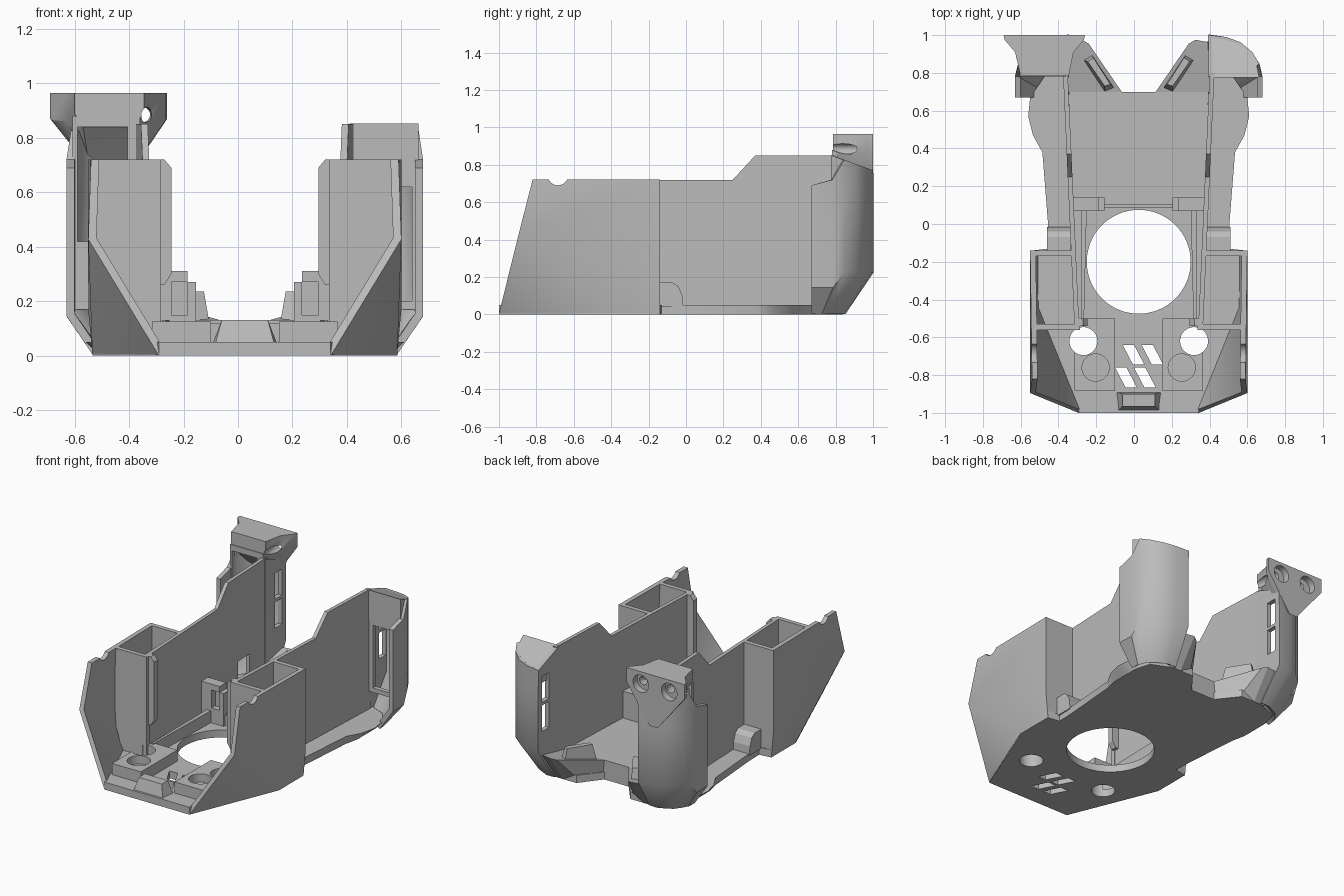
import bpy, bmesh, math
from mathutils import Vector

cube = bpy.data.objects.get("Cube")
if cube:
    bpy.data.objects.remove(cube, do_unlink=True)

grey = bpy.data.materials.new("plain_grey")
grey.use_nodes = True
grey.diffuse_color = (0.5, 0.5, 0.5, 1)
grey.node_tree.nodes["Principled BSDF"].inputs["Base Color"].default_value = (0.5, 0.5, 0.5, 1)

MID = 0.025  # the tray's own mirror plane


def side_x(u, s):
    return MID + s * u


def make(name, verts, faces):
    bm = bmesh.new()
    vs = [bm.verts.new(v) for v in verts]
    for f in faces:
        bm.faces.new([vs[i] for i in f])
    bmesh.ops.recalc_face_normals(bm, faces=bm.faces)
    mesh = bpy.data.meshes.new(name)
    bm.to_mesh(mesh)
    bm.free()
    mesh.materials.append(grey)
    ob = bpy.data.objects.new(name, mesh)
    bpy.context.collection.objects.link(ob)
    return ob


def loft(name, *rings):
    """Solid through matching outlines, capped at both ends."""
    n, last = len(rings[0]), (len(rings) - 1) * len(rings[0])
    faces = [range(n), range(last, last + n)]
    for r in range(0, last, n):
        faces += [(r + i, r + (i + 1) % n, r + n + (i + 1) % n, r + n + i) for i in range(n)]
    return make(name, [v for ring in rings for v in ring], faces)


def slab(name, outline, z0, z1):
    return loft(name, [(x, y, z0) for x, y in outline], [(x, y, z1) for x, y in outline])


def box(name, x0, x1, y0, y1, z0, z1):
    return slab(name, [(x0, y0), (x1, y0), (x1, y1), (x0, y1)], z0, z1)


def side_box(name, s, u0, u1, y0, y1, z0, z1):
    return box(name, side_x(u0, s), side_x(u1, s), y0, y1, z0, z1)


def rod(radius, p, q, sides=40):
    """Cylinder between two points, used as a cutter."""
    p, q = Vector(p), Vector(q)
    turn = (q - p).to_track_quat('Z', 'Y')
    ring = [turn @ Vector((radius * math.cos(2 * math.pi * i / sides),
                           radius * math.sin(2 * math.pi * i / sides), 0)) for i in range(sides)]
    return loft("cutter", [p + v for v in ring], [q + v for v in ring])


def select(ob):
    bpy.ops.object.select_all(action='DESELECT')
    bpy.context.view_layer.objects.active = ob
    ob.select_set(True)


def cut(ob, *cutters):
    for c in cutters:
        c.hide_render = True
        mod = ob.modifiers.new("cut", 'BOOLEAN')
        mod.operation, mod.solver, mod.object = 'DIFFERENCE', 'EXACT', c
        select(ob)
        bpy.ops.object.modifier_apply(modifier=mod.name)
        bpy.data.objects.remove(c, do_unlink=True)


def thicken(ob, t):
    mod = ob.modifiers.new("thick", 'SOLIDIFY')
    mod.thickness, mod.offset, mod.use_even_offset = t, 0, True
    select(ob)
    bpy.ops.object.modifier_apply(modifier=mod.name)


def smooth(ob):
    select(ob)
    bpy.ops.object.shade_smooth_by_angle(angle=math.radians(35))


# Base plate with chamfered rear flanks, camera hole, screw holes and slanted vents
half = [(.315, -1), (.56, -.40), (.56, -.14), (.475, -.13), (.48, 0), (.51, .38), (.56, .47),
        (.585, .57), (.575, .67), (.5, .78), (.36, .84), (.2, .84), (.09, .70)]
under = [(min(u, .53) if y > 0 else u, y) for u, y in half]


def both_sides(pts, z):
    return [(side_x(u, 1), y, z) for u, y in pts] + [(side_x(u, -1), y, z) for u, y in reversed(pts)]


base = loft("base_plate", both_sides(under, 0), both_sides(half, .05))
cut(base, rod(.275, (MID, -.2, -.1), (MID, -.2, .3), 64))
for x, y in ((-.06, -.64), (.04, -.64), (-.1, -.76), (0, -.76)):
    cut(base, slab("cutter", [(x, y), (x + .06, y), (x + .115, y - .105), (x + .055, y - .105)], -.1, .2))
for s in (-1, 1):
    x = side_x(.293, s)
    cut(base, rod(.074, (x, -.62, -.1), (x, -.62, .3)))
smooth(base)

# Raised rear floor, cross bar and sloped front lip
loft("rear_floor", both_sides([(.35, .1), (.37, .70)], .04), both_sides([(.35, .1), (.37, .70)], .13))
box("cross_bar", MID - .2, MID + .2, .085, .12, .04, .12)
lip = [(-.998, .002, .12), (-.965, .13, .085), (-.90, .13, .085), (-.89, .04, .12)]
loft("front_lip", [(MID - w, y, z) for y, z, w in lip], [(MID + w, y, z) for y, z, w in lip])
box("floor_tray", -.32, -.2, .46, .63, .12, .135)

TOWER = [(.64, .67), (.64, .78), (.625, .84), (.59, .90), (.53, .95), (.46, .975), (.385, .985), (.385, .78)]
FOOT = [(.545, .67), (.54, .72), (.52, .76), (.49, .80), (.45, .82), (.41, .84), (.37, .84), (.37, .74)]
SHELL = [(.305, -.995, .01), (.56, -.893, .43), (.55, -.82, .72), (.56, -.14, .72),
         (.56, -.14, .17), (.545, -.14, .01), (.545, -.40, .01)]
WALL = [(-.55, .04), (.80, .04), (.80, .85), (.37, .85), (.25, .72), (-.55, .72)]


def tower_top(y):
    """Height of the tower's rim, falling to the rear."""
    return .85 - (y - .78) * .39


def wall_u(y):
    return .315 + (y + .55) * .045


for s, side in ((1, "left"), (-1, "right")):
    # Faceted front cheek with a scooped notch in its top edge
    cheek = make(side + "_front_cheek", [(side_x(u, s), y, z) for u, y, z in SHELL],
                 [(0, 1, 6), (1, 2, 3), (1, 3, 4), (1, 4, 6), (4, 5, 6)])
    thicken(cheek, .03)
    cut(cheek, rod(.055, (side_x(.3, s), -.685, .745), (side_x(.8, s), -.685, .745), 24))
    smooth(cheek)

    # Long inner wall, widening to the rear; the right one has a small port
    wall = loft(side + "_inner_wall", [(side_x(wall_u(y), s), y, z) for y, z in WALL],
                [(side_x(wall_u(y) + .025, s), y, z) for y, z in WALL])
    if s < 0:
        cut(wall, side_box("cutter", s, .3, .45, .48, .61, .14, .28))

    # Open pocket between cheek and wall, with a guide fin
    front = [(.31, .04), (.49, .04), (.545, .22), (.555, .72), (.31, .72)]
    loft(side + "_pocket_front", [(side_x(u, s), -.56, z) for u, z in front],
         [(side_x(u, s), -.53, z) for u, z in front])
    side_box(side + "_pocket_back", s, .34, .56, -.17, -.14, .04, .72)
    fin = [(.32, .26), (.295, .26), (.27, .30), (.27, .69), (.295, .72), (.32, .72)]
    loft(side + "_guide_fin", [(side_x(u, s), -.54, z) for u, z in fin],
         [(side_x(u, s), -.50, z) for u, z in fin])
    # Side tab with rounded top, resting on the ledge
    tab = [(-.14, .04), (-.015, .04), (-.02, .10), (-.04, .15), (-.07, .17), (-.14, .17)]
    loft(side + "_side_tab", [(side_x(.36, s), y, z) for y, z in tab],
         [(side_x(.485, s), y, z) for y, z in tab])

    # Floor details: rail, clip block, front pad with screw wells
    rail = [(.29, -.52), (.305, -.52), (.305, .1), (.275, .1)]
    slab(side + "_floor_rail", [(side_x(u, s), y) for u, y in rail], .04, .13)
    clip = side_box(side + "_clip_block", s, .18, .355, .07, .14, .05, .31)
    cut(clip, side_box("cutter", s, .21, .27, .0, .11, .15, .27),
        side_box("cutter", s, .1, .21, .0, .3, .27, .4))
    pad = side_box(side + "_front_pad", s, .125, .34, -.885, -.5, .04, .125)
    cut(pad, rod(.074, (side_x(.293, s), -.62, 0), (side_x(.293, s), -.62, .3)),
        rod(.072, (side_x(.228, s), -.76, .07), (side_x(.228, s), -.76, .3)))
    smooth(pad)

    # Curved rear tower shell: chamfered foot, tall sides, sloping top
    n = len(TOWER)
    tops = [.69, .72] + [tower_top(y) for u, y in TOWER[2:]]
    rows = [[(side_x(u, s), y, .01) for u, y in FOOT],
            [(side_x(u, s), y, .15 + .08 * (y > .8)) for u, y in TOWER],
            [(side_x(u, s), y, .62) for u, y in TOWER],
            [(side_x(u, s), y, z) for (u, y), z in zip(TOWER, tops)]]
    quads = [(r * n + i, r * n + i + 1, r * n + n + i + 1, r * n + n + i)
             for r in range(3) for i in range(n - 1)]
    tower = make(side + "_rear_tower", sum(rows, []), quads)
    thicken(tower, .03)
    cut(tower, *[side_box("cutter", s, .3, .415, .885, .96, z, z + .175) for z in (.345, .54)])
    smooth(tower)
    # Cross web closing the tower, with a tall opening
    web = side_box(side + "_tower_web", s, .385, .632, .78, .81, .17, .72 if s > 0 else .88)
    low, high = (.2, .62) if s > 0 else (.42, .84)
    cut(web, side_box("cutter", s, .43, .615, .7, .9, low, high))

    # Angled rear corner bracket beside the notch, with a raised ridge
    foot = [(.09, .68), (.2, .80), (.3, .84), (.38, .84), (.38, .68)]
    brim = [(.09, .70), (.265, .955), (.30, .975), (.385, .96), (.385, .70)]
    loft(side + "_corner_bracket", [(side_x(u, s), y, 0) for u, y in foot],
         [(side_x(u, s), y, z) for (u, y), z in zip(brim, (.13, .18, .19, .19, .13))])
    ridge = [(.13, .72), (.25, .90), (.30, .87), (.18, .70)]
    crest = [(.15, .74), (.24, .88), (.27, .86), (.18, .73)]
    loft(side + "_bracket_ridge", [(side_x(u, s), y, .12) for u, y in ridge],
         [(side_x(u, s), y, .235) for u, y in crest])

# Sloping cap that closes the top of the left tower
rim = [(.385, .775), (.638, .775)] + TOWER[2:7]
loft("left_tower_cap", [(side_x(u, 1), y, .66) for u, y in rim],
     [(side_x(u, 1), y, tower_top(y)) for u, y in rim])


# Flared mounting head on the right tower: one through bore, one blind bore
def head_ring(y, x0, x1, shoulder, low, foot0, foot1):
    return [(x0, y, .965), (x1, y, .965), (x1, y, shoulder),
            (foot1, y, low), (foot0, y, low), (x0, y, shoulder)]


head = loft("right_mount_head",
            head_ring(1, -.69, -.26, .87, .62, -.49, -.43),
            head_ring(.975, -.685, -.265, .865, .64, -.50, -.42),
            head_ring(.91, -.63, -.32, .86, .72, -.55, -.38),
            head_ring(.785, -.60, -.345, .89, .85, -.57, -.38))
for x, end, depth in ((-.365, -.315, .7), (-.575, -.54, .88)):
    cut(head, rod(.028, (end, depth, .885), (x, 1.05, .885), 24),
        rod(.058, (x, .955, .885), (x, 1.1, .885), 32))
smooth(head)
